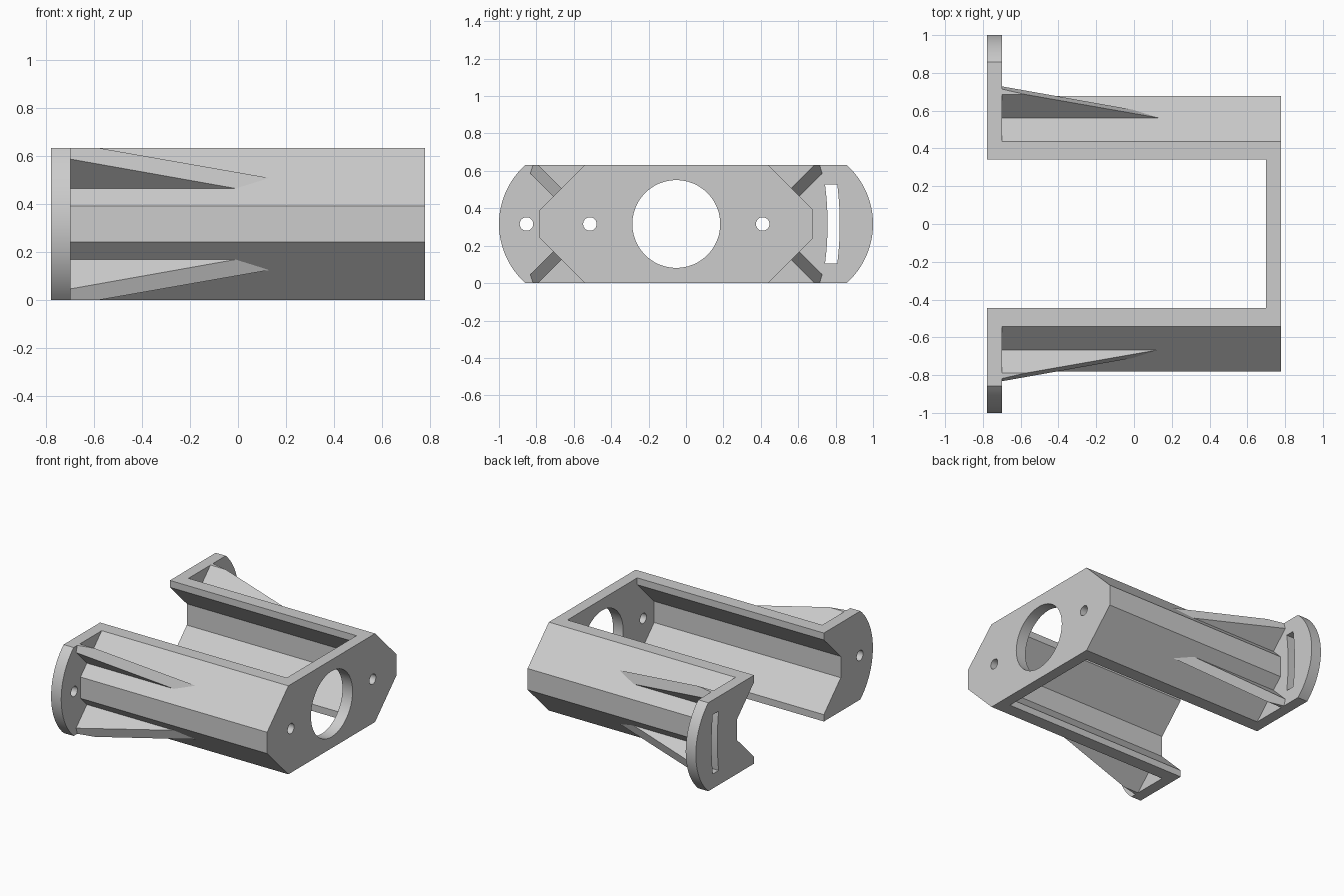
import bpy, bmesh, math
from mathutils import Vector

if "Cube" in bpy.data.objects:
    bpy.data.objects.remove(bpy.data.objects["Cube"], do_unlink=True)

HEIGHT = 0.632
MID_Y, MID_Z = -0.052, HEIGHT / 2   # centre of the cradle section
BACK, FRONT, WALL = -0.778, 0.778, 0.08

grey = bpy.data.materials.new("light grey")
grey.use_nodes = True
grey.diffuse_color = (0.604, 0.604, 0.604, 1)
grey.node_tree.nodes["Principled BSDF"].inputs["Base Color"].default_value = grey.diffuse_color


def add_object(name, bm):
    bmesh.ops.recalc_face_normals(bm, faces=bm.faces)
    if bm.calc_volume(signed=True) < 0:
        bmesh.ops.reverse_faces(bm, faces=bm.faces)
    mesh = bpy.data.meshes.new(name)
    bm.to_mesh(mesh)
    bm.free()
    mesh.materials.append(grey)
    ob = bpy.data.objects.new(name, mesh)
    bpy.context.collection.objects.link(ob)
    return ob


def add_prism(bm, start, end):
    """Close the solid between two matching loops of points."""
    p = [bm.verts.new(co) for co in start]
    q = [bm.verts.new(co) for co in end]
    bm.faces.new(p[::-1])
    bm.faces.new(q)
    for i in range(len(p)):
        j = (i + 1) % len(p)
        bm.faces.new((p[i], p[j], q[j], q[i]))


def extrude_x(name, profile, x0, x1):
    """Extrude a closed (y, z) profile along x."""
    bm = bmesh.new()
    add_prism(bm, [(x0, y, z) for y, z in profile], [(x1, y, z) for y, z in profile])
    return add_object(name, bm)


def arc(cy, radius, a0, a1, steps):
    return [(cy + radius * math.cos(a0 + (a1 - a0) * i / steps),
             MID_Z + radius * math.sin(a0 + (a1 - a0) * i / steps)) for i in range(steps + 1)]


def circle(cy, radius, steps=48):
    return arc(cy, radius, 0, math.tau, steps)[:-1]


def mirrored(half):
    """Close a right-hand profile by mirroring it across the centre line."""
    return half + [(2 * MID_Y - y, z) for y, z in reversed(half)]


def combine(target, other, operation):
    mod = target.modifiers.new("combine", 'BOOLEAN')
    mod.operation, mod.solver, mod.object = operation, 'EXACT', other
    bpy.context.view_layer.objects.active = target
    bpy.ops.object.modifier_apply(modifier=mod.name)
    bpy.data.objects.remove(other, do_unlink=True)


# Cradle: chamfered block
outer = [(0.438, HEIGHT), (0.678, 0.392), (0.678, 0.24), (0.438, 0)]
cradle = extrude_x("cradle", mirrored(outer), BACK + WALL / 2, FRONT)

# Mounting flange with rounded ends
R = 0.424
a = math.asin(MID_Z / R)
flange = arc(1 - R, R, -a, a, 24) + arc(R - 1, R, math.pi - a, math.pi + a, 24)
combine(cradle, extrude_x("flange", flange, BACK, BACK + WALL), 'UNION')

# Open channel, leaving the end plate and two hollowed side walls
inner = [(0.342, 0.75), (0.342, 0.583), (0.533, 0.392), (0.533, 0.24), (0.342, 0.049), (0.342, -0.12)]
combine(cradle, extrude_x("channel", mirrored(inner), -1, FRONT - WALL), 'DIFFERENCE')

# End plate holes and flange pivot hole
for y, r, x0, x1 in [(MID_Y, 0.235, 0.6, 0.9), (0.41, 0.036, 0.6, 0.9),
                     (-0.514, 0.036, 0.6, 0.9), (-0.853, 0.036, -0.9, -0.6)]:
    combine(cradle, extrude_x("hole", circle(y, r), x0, x1), 'DIFFERENCE')

# Curved adjustment slot, centred on the pivot hole
s = 0.127
slot = arc(-0.853, 1.675, -s, s, 16) + arc(-0.853, 1.61, s * 1.04, -s * 1.04, 16)
combine(cradle, extrude_x("slot", slot, -0.9, -0.6), 'DIFFERENCE')


def gusset(name, side, level):
    """Tapered rib from the flange to a sloping wall, trimmed to the body height."""
    bm = bmesh.new()
    x0, sink = BACK + WALL - 0.01, 0.02
    sides = []
    for y, z, tip, rise in [(0.606, 0.464, -0.01, 0.124), (0.562, 0.508, 0.13, 0.147)]:
        slope = rise / (tip - x0)
        sides.append([Vector((x, y + h, z + h)) for x, h in
                      [(x0, -sink), (tip + sink / slope, -sink), (x0, rise)]])
    add_prism(bm, *sides)
    # trim at the top and fill the cut
    cut = bmesh.ops.bisect_plane(bm, geom=bm.verts[:] + bm.edges[:] + bm.faces[:],
                                 plane_co=(0, 0, HEIGHT), plane_no=(0, 0, 1), clear_outer=True)
    edges = [e for e in cut["geom_cut"] if isinstance(e, bmesh.types.BMEdge)]
    bmesh.ops.holes_fill(bm, edges=edges)
    # mirror into its corner
    for v in bm.verts:
        v.co.y = MID_Y + side * (v.co.y - MID_Y)
        v.co.z = MID_Z + level * (v.co.z - MID_Z)
    return add_object(name, bm)


for side, side_name in ((1, "back"), (-1, "front")):
    for level, level_name in ((1, "upper"), (-1, "lower")):
        gusset(f"{side_name}_{level_name}_gusset", side, level)

# Smooth the round edges only
bpy.ops.object.select_all(action='DESELECT')
cradle.select_set(True)
bpy.context.view_layer.objects.active = cradle
bpy.ops.object.shade_smooth_by_angle(angle=math.radians(25))
